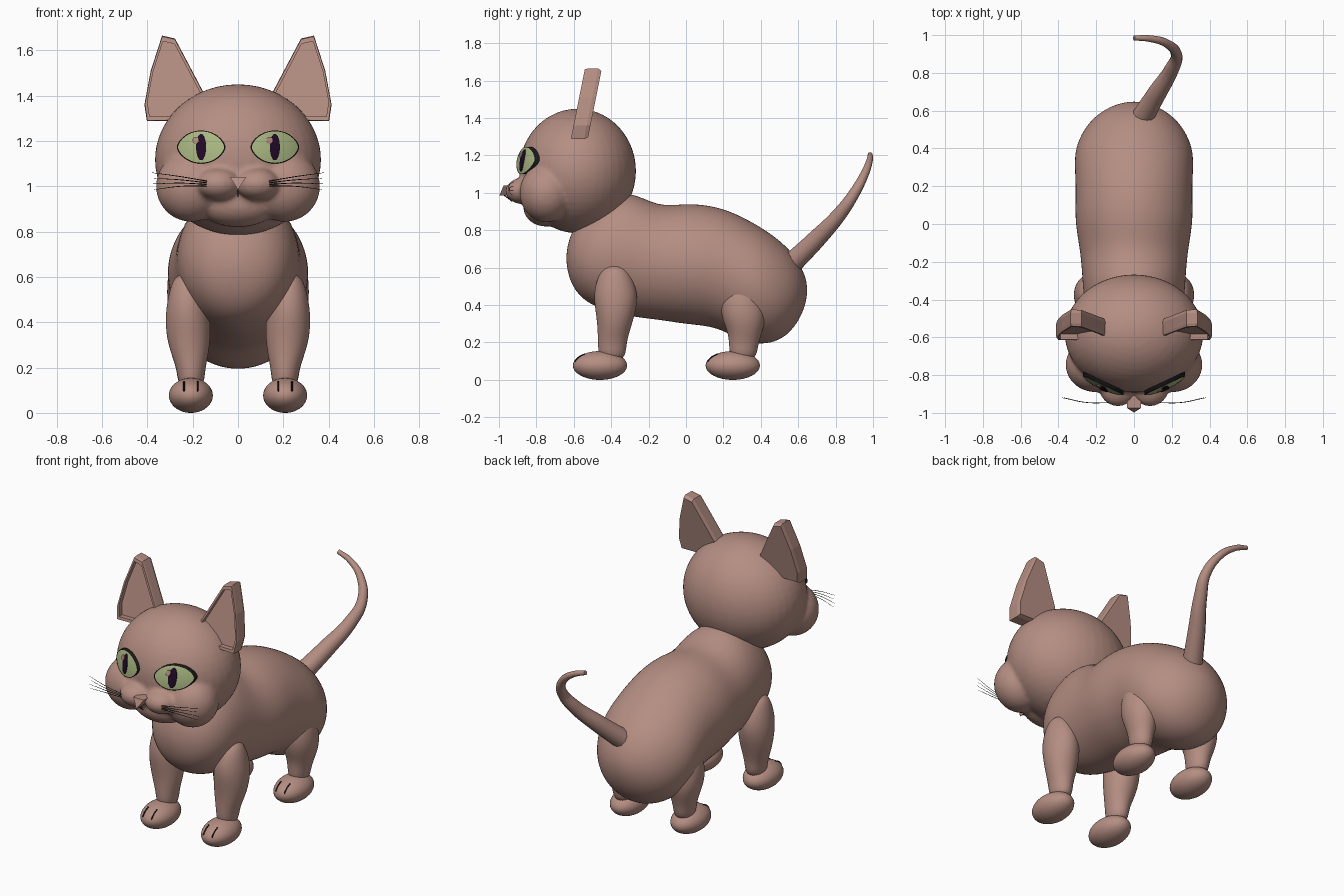
import bpy, bmesh, math
from mathutils import Vector

if "Cube" in bpy.data.objects:
    bpy.data.objects.remove(bpy.data.objects["Cube"], do_unlink=True)


def material(name, rgb):
    m = bpy.data.materials.new(name)
    m.use_nodes = True
    m.diffuse_color = (*rgb, 1)
    node = m.node_tree.nodes["Principled BSDF"]
    node.inputs["Base Color"].default_value = (*rgb, 1)
    node.inputs["Roughness"].default_value = 0.8
    return m


SKIN = material("dusty pink skin", (0.46, 0.27, 0.225))
GREEN = material("pale green iris", (0.41, 0.49, 0.23))
PUPIL = material("dark purple pupil", (0.015, 0.003, 0.02))
BLACK = material("black line", (0.01, 0.008, 0.008))
SIDES = (("left", 1), ("right", -1))


def finish(name, bm, mats, smooth=True):
    bmesh.ops.recalc_face_normals(bm, faces=bm.faces[:])
    me = bpy.data.meshes.new(name)
    for f in bm.faces:
        f.smooth = smooth
    bm.to_mesh(me)
    bm.free()
    for m in mats:
        me.materials.append(m)
    ob = bpy.data.objects.new(name, me)
    bpy.context.collection.objects.link(ob)
    return ob


def bridge(bm, a, b, mat=0):
    n = len(a)
    for i in range(n):
        bm.faces.new((a[i], a[(i + 1) % n], b[(i + 1) % n], b[i])).material_index = mat


def loft(name, sections, axis):
    """Elliptical rings (x, y, z, radius_x, other radius) joined along y or z."""
    bm = bmesh.new()
    rings = []
    for x, y, z, a, b in sections:
        ring = []
        for i in range(24):
            t = math.tau * i / 24
            u, v = a * math.cos(t), b * math.sin(t)
            ring.append(bm.verts.new((x + u, y, z + v) if axis == "y" else (x + u, y + v, z)))
        rings.append(ring)
    for a, b in zip(rings, rings[1:]):
        bridge(bm, a, b)
    bm.faces.new(rings[0])
    bm.faces.new(rings[-1])
    ob = finish(name, bm, [SKIN])
    ob.modifiers.new("round", "SUBSURF").levels = 2
    ob.modifiers["round"].render_levels = 2
    return ob


def add_ball(bm, centre, radii):
    verts = bmesh.ops.create_uvsphere(bm, u_segments=40, v_segments=24, radius=1)["verts"]
    for v in verts:
        v.co = Vector(c + r * k for c, r, k in zip(centre, radii, v.co))


def tube(name, points, radius, mat):
    """Smooth round tube; each point is (x, y, z, thickness factor)."""
    cu = bpy.data.curves.new(name, "CURVE")
    cu.dimensions = "3D"
    cu.bevel_depth = radius
    cu.bevel_resolution = 4 if radius > 0.01 else 0
    cu.use_fill_caps = True
    sp = cu.splines.new("BEZIER")
    sp.bezier_points.add(len(points) - 1)
    for bp, p in zip(sp.bezier_points, points):
        bp.co, bp.radius = p[:3], p[3]
        bp.handle_left_type = bp.handle_right_type = "AUTO"
    cu.materials.append(mat)
    ob = bpy.data.objects.new(name, cu)
    bpy.context.collection.objects.link(ob)
    bpy.ops.object.select_all(action="DESELECT")
    ob.select_set(True)
    bpy.context.view_layer.objects.active = ob
    bpy.ops.object.convert(target="MESH")
    bpy.context.object.data.shade_smooth()


# Body from chest to rump: y, bottom, top, half width
BODY = [(-.64, .62, .68, .03), (-.62, .52, .78, .13), (-.56, .43, .88, .21), (-.45, .37, .97, .265),
        (-.3, .335, 1.02, .275), (-.15, .32, .925, .285), (0, .295, .948, .315), (.13, .285, .935, .312),
        (.22, .25, .91, .312), (.3, .205, .875, .317), (.4, .185, .82, .315), (.5, .205, .75, .27),
        (.58, .275, .67, .2), (.63, .37, .58, .11), (.648, .45, .51, .03)]
loft("body", [(0, y, (lo + hi) / 2, w, (hi - lo) / 2) for y, lo, hi, w in BODY], "y")

# Head with cheeks, chin and muzzle fused into one skin
HEAD_C, HEAD_R = (0, -.58, 1.117), (.367, .313, .333)
bm = bmesh.new()
add_ball(bm, HEAD_C, HEAD_R)
add_ball(bm, (0, -.75, .925), (.18, .12, .105))
for _, s in SIDES:
    add_ball(bm, (s * .205, -.745, 1.0), (.157, .145, .157))
    add_ball(bm, (s * .085, -.865, 1.01), (.1, .1, .072))
head = finish("head", bm, [SKIN])
mod = head.modifiers.new("fuse", "REMESH")
mod.mode, mod.voxel_size, mod.use_smooth_shade = "VOXEL", .012, True
mod = head.modifiers.new("soften", "SMOOTH")
mod.factor, mod.iterations = .5, 6

# Nose wedge
bm = bmesh.new()
front = [bm.verts.new(p) for p in ((-.036, -.975, 1.04), (.036, -.975, 1.04), (0, -.998, .985))]
back = [bm.verts.new((v.co.x, -.9, v.co.z)) for v in front]
bridge(bm, front, back)
bm.faces.new(front)
bm.faces.new(back)
finish("nose", bm, [SKIN], False)
tube("mouth_line", [(0, -.975, .99, 1), (0, -.955, .975, 1), (0, -.93, .955, 1)], .003, BLACK)


def face_y(x, z, lift):
    k = 1 - (x / HEAD_R[0]) ** 2 - ((z - HEAD_C[2]) / HEAD_R[2]) ** 2
    return HEAD_C[1] - HEAD_R[1] * math.sqrt(max(k, 0)) - lift


def eye_plate(name, cx, cz, a, b, power, lift, mats, rim=False):
    """Curved disc that follows the face, with an optional dark rim."""
    bm = bmesh.new()
    steps = [(.02, 0), (.35, 0), (.65, 0), (.95, 0), (1, 0), (1, .03 if rim else .006)]
    rings = []
    for f, depth in steps:
        ring = []
        for i in range(40):
            t = math.tau * i / 40
            x = cx + f * a * math.cos(t)
            z = cz + f * b * math.copysign(abs(math.sin(t)) ** power, math.sin(t))
            ring.append(bm.verts.new((x, face_y(x, z, lift) + depth, z)))
        rings.append(ring)
    bm.faces.new(rings[0])
    for n, (p, q) in enumerate(zip(rings, rings[1:])):
        bridge(bm, p, q, 1 if rim and n > 2 else 0)
    finish(name, bm, mats)


# Ear outline in x and z, from inner base round to the tip
EAR = [(.15, 1.29), (.402, 1.287), (.413, 1.36), (.385, 1.51), (.335, 1.665), (.278, 1.652), (.15, 1.41)]


def ear(name, s):
    bm = bmesh.new()
    mx = sum(p[0] for p in EAR) / len(EAR)
    mz = sum(p[1] for p in EAR) / len(EAR)

    def ring(scale, depth):
        out = []
        for x, z in EAR:
            x, z = mx + (x - mx) * scale, mz + (z - mz) * scale
            out.append(bm.verts.new((s * x, -.615 + (z - 1.29) * .2 + depth, z)))
        return out
    rings = [ring(.88, .03), ring(.88, 0), ring(.98, 0), ring(1, .015), ring(1, .07), ring(.94, .09)]
    for a, b in zip(rings, rings[1:]):
        bridge(bm, a, b)
    bm.faces.new(rings[0])
    bm.faces.new(rings[-1])
    finish(name, bm, [SKIN], False)


# Leg sections from top to ankle
FRONT_LEG = [(.22, -.38, .615, .03, .03), (.22, -.38, .59, .07, .075), (.222, -.378, .5, .09, .112),
             (.222, -.375, .42, .1, .118), (.218, -.378, .33, .098, .1), (.212, -.388, .25, .08, .084),
             (.207, -.395, .19, .062, .077), (.206, -.395, .1, .055, .07)]
HIND_LEG = [(.21, .3, .56, .03, .04), (.213, .3, .51, .075, .085), (.215, .3, .42, .097, .12),
            (.215, .31, .33, .1, .12), (.212, .315, .25, .08, .09),
            (.208, .308, .19, .062, .078), (.207, .305, .1, .055, .07)]

for side, s in SIDES:
    ear(side + "_ear", s)
    # Eyes
    eye_plate(side + "_eye", s * .163, 1.173, .107, .073, 1.25, .02, [GREEN, BLACK], True)
    eye_plate(side + "_pupil", s * .163, 1.173, .022, .058, 1, .024, [PUPIL])
    eye_plate(side + "_eye_glint", s * .163 - .024, 1.203, .014, .015, 1, .027, [SKIN])
    # Whiskers
    for n in range(4):
        tip = 0.985 + n * .025
        tube(f"{side}_whisker_{n + 1}",
             [(s * .11, -.945, 1.0 + n * .006, 1), (s * .25, -.945, 1.0 + n * .014, 1),
              (s * (.37 + .01 * (n % 2)), -.92, tip, .5)], .0018, BLACK)
    # Legs, paws and claws
    for part, sections, py in (("front", FRONT_LEG, -.46), ("hind", HIND_LEG, .25)):
        loft(f"{side}_{part}_leg", [(s * q[0], *q[1:]) for q in sections], "z")
        bm = bmesh.new()
        add_ball(bm, (s * .208, py, .077), (.097, .145, .077))
        finish(f"{side}_{part}_paw", bm, [SKIN])
        for n, dx in enumerate((-.03, .03)):
            pts = []
            for deg in (15, 35, 55):
                t = math.radians(deg)
                pts.append((s * .208 + dx, py - .14 * math.cos(t), .077 + .075 * math.sin(t), 1))
            tube(f"{side}_{part}_claw_{n + 1}", pts, .004, BLACK)

# Tail, curling to one side
tube("tail", [(.03, .54, .6, 1), (.12, .69, .745, .84), (.2, .82, .885, .64), (.225, .895, .99, .5),
              (.175, .955, 1.1, .38), (.08, .982, 1.175, .29), (0, .985, 1.205, .22)], .06, SKIN)
